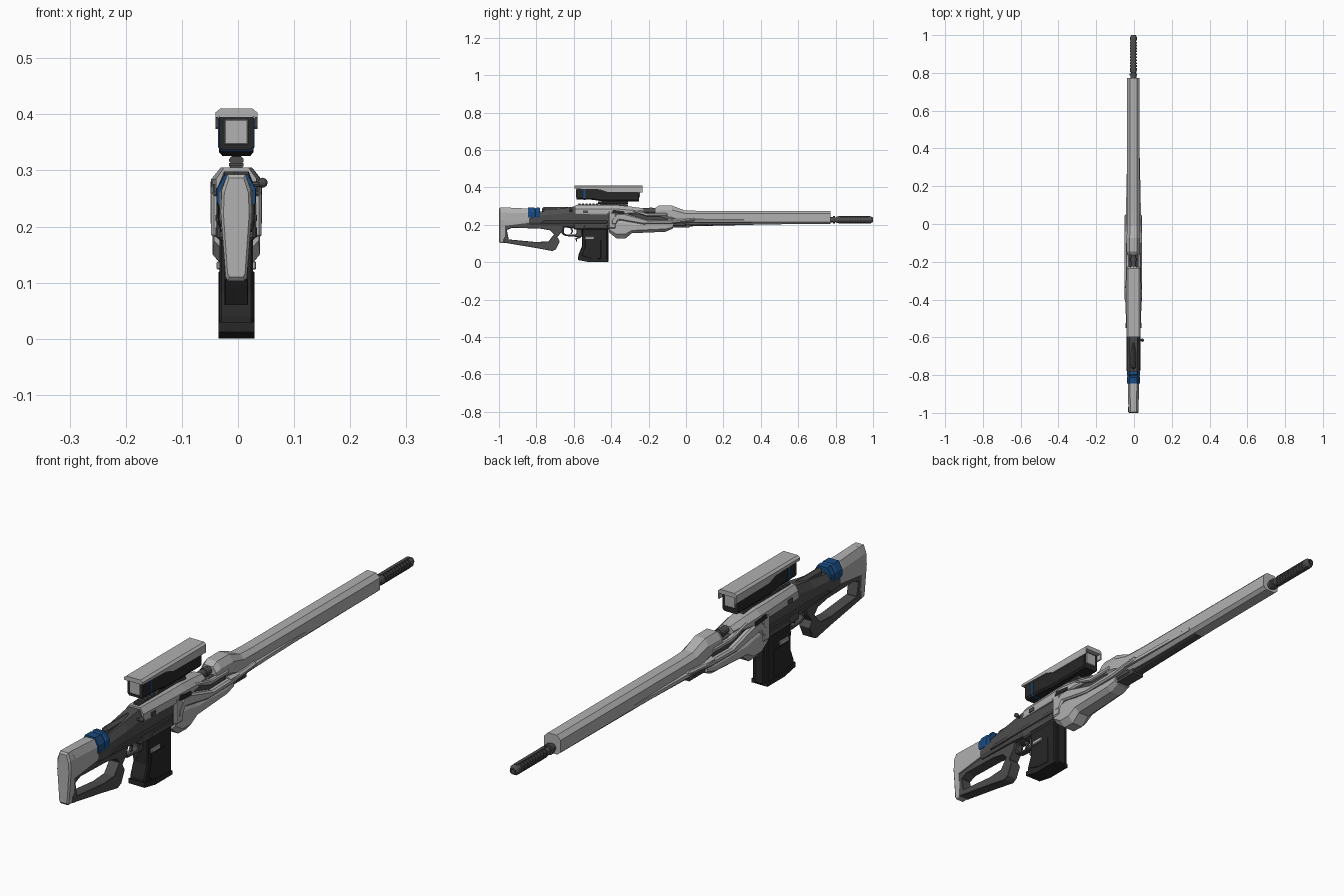
import bpy, bmesh, math
from mathutils import Matrix

CX = -0.003  # the body sits slightly left because the bolt sticks out to the right

def mat(name, c):
    m = bpy.data.materials.new(name)
    m.diffuse_color = (*c, 1)
    return m

LIGHT = mat("light", (0.44, 0.44, 0.44))
GREY = mat("dark_grey", (0.075, 0.075, 0.075))
BLACK = mat("black", (0.02, 0.02, 0.02))
BLUE = mat("blue", (0.01, 0.07, 0.22))

def finish(name, bm, m, bevel=0.0):
    bmesh.ops.recalc_face_normals(bm, faces=bm.faces)
    me = bpy.data.meshes.new(name)
    bm.to_mesh(me)
    bm.free()
    ob = bpy.data.objects.new(name, me)
    bpy.context.collection.objects.link(ob)
    ob.location.x = CX
    me.materials.append(m)
    if bevel:
        b = ob.modifiers.new("bevel", 'BEVEL')
        b.width, b.segments, b.limit_method = bevel, 1, 'ANGLE'
        b.angle_limit = math.radians(35)
    return ob

def skin(name, rings, m, bevel=0.0):
    """Join equal-length rings of points into a capped solid."""
    bm = bmesh.new()
    vs = [[bm.verts.new(p) for p in r] for r in rings]
    n = len(rings[0])
    for a, b in zip(vs, vs[1:]):
        for i in range(n):
            bm.faces.new((a[i], a[(i + 1) % n], b[(i + 1) % n], b[i]))
    bm.faces.new(vs[0])
    bm.faces.new(vs[-1])
    return finish(name, bm, m, bevel)

def prism(name, prof, x0, x1, m, bevel=0.0):
    """Side profile (y, z) extruded across x."""
    return skin(name, [[(x, y, z) for y, z in prof] for x in (x0, x1)], m, bevel)

def pair(name, prof, x0, x1, m, bevel=0.0):
    prism(name + "_right", prof, x0, x1, m, bevel)
    prism(name + "_left", prof, -x0, -x1, m, bevel)

def box(name, x, y, z, m, bevel=0.0):
    return prism(name, [(y[0], z[0]), (y[1], z[0]), (y[1], z[1]), (y[0], z[1])], x[0], x[1], m, bevel)

def loft(name, secs, m, bevel=0.0):
    """Octagon sections: y, half widths top/mid/bottom, z bottom, low corner, high corner, top."""
    rings = []
    for y, t, w, b, z0, zl, zu, z1 in secs:
        half = [(b, z0), (w, zl), (w, zu), (t, z1)]
        rings.append([(x, y, z) for x, z in half] + [(-x, y, z) for x, z in reversed(half)])
    return skin(name, rings, m, bevel)

def lathe(name, prof, z, m, n=12):
    """(y, radius) profile turned about the bore axis."""
    ob = skin(name, [[(r * math.cos(2 * math.pi * i / n), y, z + r * math.sin(2 * math.pi * i / n))
                      for i in range(n)] for y, r in prof], m)
    return ob

def cut(ob, prof):
    c = prism(ob.name + "_cutter", prof, -0.1, 0.1, GREY)
    c.hide_render = True
    c.hide_viewport = False
    c.display_type = 'WIRE'
    b = ob.modifiers.new("cut", 'BOOLEAN')
    b.operation, b.object, b.solver = 'DIFFERENCE', c, 'EXACT'
    ob.modifiers.move(len(ob.modifiers) - 1, 0)

# --- stock: coffin-shaped butt pad, light upper shell, open dark frame, blue band
coffin = [(0.015, 0.103), (0.019, 0.110), (0.028, 0.225), (0.026, 0.265), (0.016, 0.293)]
coffin += [(-x, z) for x, z in reversed(coffin)]
def pad_ring(y, s):
    return [(x * s, y, 0.2 + (z - 0.2) * (0.6 + 0.4 * s)) for x, z in coffin]
skin("butt_pad", [pad_ring(-1.0, 0.82), pad_ring(-0.994, 1), pad_ring(-0.968, 1)], LIGHT)
loft("stock_shell", [(-0.97, 0.016, 0.027, 0.027, 0.195, 0.215, 0.265, 0.293),
                     (-0.86, 0.018, 0.030, 0.028, 0.208, 0.218, 0.262, 0.288),
                     (-0.82, 0.018, 0.030, 0.028, 0.212, 0.220, 0.262, 0.285)], LIGHT)
frame = prism("stock_frame", [(-0.975, 0.105), (-0.80, 0.076), (-0.715, 0.060), (-0.695, 0.070),
              (-0.675, 0.112), (-0.688, 0.135), (-0.662, 0.165), (-0.655, 0.19), (-0.55, 0.19),
              (-0.55, 0.225), (-0.975, 0.225)], -0.021, 0.021, GREY, 0.006)
cut(frame, [(-0.948, 0.122), (-0.80, 0.108), (-0.735, 0.112), (-0.705, 0.150), (-0.725, 0.170),
            (-0.78, 0.180), (-0.93, 0.184), (-0.958, 0.172)])
loft("blue_band", [(-0.845, 0.020, 0.034, 0.032, 0.238, 0.243, 0.268, 0.293),
                   (-0.812, 0.020, 0.035, 0.033, 0.238, 0.243, 0.268, 0.293),
                   (-0.805, 0.018, 0.032, 0.031, 0.240, 0.245, 0.266, 0.288),
                   (-0.798, 0.020, 0.035, 0.033, 0.238, 0.243, 0.268, 0.293),
                   (-0.780, 0.020, 0.034, 0.032, 0.240, 0.245, 0.268, 0.291)], BLUE)

# --- dark receiver
loft("receiver_rear", [(-0.84, 0.022, 0.031, 0.024, 0.200, 0.212, 0.232, 0.242),
                       (-0.78, 0.018, 0.033, 0.026, 0.198, 0.212, 0.250, 0.270),
                       (-0.68, 0.020, 0.034, 0.028, 0.195, 0.212, 0.258, 0.285),
                       (-0.60, 0.022, 0.034, 0.028, 0.190, 0.208, 0.268, 0.298),
                       (-0.56, 0.022, 0.034, 0.028, 0.190, 0.208, 0.268, 0.298)], GREY)
box("receiver_body", (-0.034, 0.034), (-0.60, -0.40), (0.175, 0.272), GREY, 0.005)
pair("receiver_rib", [(-0.78, 0.208), (-0.42, 0.208), (-0.42, 0.222), (-0.76, 0.222)], 0.030, 0.037, GREY, 0.002)
box("cheek_rail", (-0.012, 0.012), (-0.77, -0.62), (0.262, 0.296), GREY, 0.01)
pair("receiver_panel", [(-0.55, 0.18), (-0.42, 0.18), (-0.42, 0.2), (-0.54, 0.2)], 0.032, 0.037, GREY, 0.002)
# bolt handle on the right side
bm = bmesh.new()
bmesh.ops.create_cone(bm, cap_ends=True, segments=8, radius1=0.005, radius2=0.005, depth=0.03,
                      matrix=Matrix.Translation((0.036, -0.615, 0.275)) @ Matrix.Rotation(math.pi / 2, 4, 'Y'))
bmesh.ops.create_icosphere(bm, subdivisions=2, radius=0.009, matrix=Matrix.Translation((0.047, -0.615, 0.278)))
finish("bolt_handle", bm, GREY)

# --- trigger, guard and magazine
guard = prism("trigger_guard", [(-0.665, 0.152), (-0.645, 0.140), (-0.59, 0.136), (-0.555, 0.136),
              (-0.555, 0.2), (-0.665, 0.2)], -0.012, 0.012, GREY, 0.003)
cut(guard, [(-0.654, 0.158), (-0.64, 0.148), (-0.592, 0.147), (-0.585, 0.155), (-0.585, 0.180), (-0.65, 0.186)])
prism("trigger", [(-0.622, 0.188), (-0.612, 0.165), (-0.618, 0.152), (-0.612, 0.150), (-0.604, 0.165),
                  (-0.608, 0.188)], -0.005, 0.005, GREY)
prism("magazine_release", [(-0.565, 0.142), (-0.592, 0.128), (-0.588, 0.112), (-0.582, 0.112),
                           (-0.582, 0.124), (-0.56, 0.132)], -0.006, 0.006, GREY)
prism("magazine", [(-0.555, 0.19), (-0.557, 0.085), (-0.575, 0.04), (-0.575, 0.018), (-0.515, 0.006),
                   (-0.42, 0.002), (-0.42, 0.19)], -0.030, 0.030, BLACK, 0.004)
box("magazine_front_rib", (-0.018, 0.018), (-0.43, -0.414), (0.004, 0.18), BLACK, 0.003)
pair("magazine_side", [(-0.54, 0.12), (-0.54, 0.085), (-0.556, 0.035), (-0.51, 0.02), (-0.455, 0.018),
                       (-0.455, 0.12)], 0.029, 0.032, BLACK, 0.002)
pair("magazine_base", [(-0.578, 0.012), (-0.515, 0.0), (-0.418, 0.0), (-0.418, 0.014), (-0.515, 0.02),
                       (-0.578, 0.03)], 0.0, 0.032, BLACK)
pair("magazine_catch", [(-0.54, 0.123), (-0.49, 0.123), (-0.49, 0.138), (-0.54, 0.138)], 0.028, 0.035, LIGHT, 0.002)

# --- light upper receiver
loft("upper_receiver", [(-0.59, 0.022, 0.036, 0.035, 0.258, 0.262, 0.285, 0.305),
                        (-0.42, 0.028, 0.043, 0.040, 0.255, 0.260, 0.284, 0.305),
                        (-0.36, 0.028, 0.045, 0.040, 0.252, 0.258, 0.284, 0.305),
                        (-0.29, 0.022, 0.040, 0.034, 0.258, 0.264, 0.278, 0.297),
                        (-0.225, 0.016, 0.030, 0.026, 0.258, 0.264, 0.275, 0.288)], LIGHT)
pair("ejection_port", [(-0.40, 0.262), (-0.33, 0.257), (-0.33, 0.272), (-0.39, 0.280)], 0.030, 0.0462, BLACK)
for i in range(2):
    y = -0.55 + i * 0.1
    pair("receiver_notch_%d" % i, [(y, 0.262), (y + 0.025, 0.262), (y + 0.025, 0.276), (y, 0.276)], 0.03, 0.0415, GREY)
# dark core and the exposed inner barrel
box("inner_core", (-0.024, 0.024), (-0.42, 0.02), (0.185, 0.262), GREY)
lathe("inner_barrel", [(-0.26, 0.014), (-0.195, 0.014), (-0.195, 0.017), (-0.18, 0.017), (-0.18, 0.014),
                       (-0.12, 0.014)], 0.275, GREY)

# --- handguard with hooked foregrip and sweeping side arms
loft("foregrip", [(-0.412, 0.034, 0.040, 0.026, 0.160, 0.175, 0.215, 0.225),
                  (-0.372, 0.036, 0.042, 0.022, 0.128, 0.150, 0.212, 0.225),
                  (-0.325, 0.036, 0.042, 0.022, 0.126, 0.150, 0.208, 0.222),
                  (-0.290, 0.034, 0.042, 0.022, 0.155, 0.170, 0.200, 0.215),
                  (-0.110, 0.030, 0.038, 0.020, 0.163, 0.178, 0.195, 0.210),
                  (-0.070, 0.030, 0.035, 0.020, 0.180, 0.188, 0.200, 0.212)], LIGHT)
pair("upper_arm", [(-0.40, 0.225), (-0.37, 0.262), (-0.33, 0.262), (-0.20, 0.225), (-0.05, 0.228), (0.05, 0.236),
                   (0.05, 0.220), (-0.08, 0.205), (-0.23, 0.203), (-0.36, 0.226), (-0.375, 0.2), (-0.40, 0.2)],
     0.022, 0.046, LIGHT, 0.006)
pair("rear_strut", [(-0.415, 0.18), (-0.375, 0.18), (-0.375, 0.275), (-0.415, 0.275)], 0.03, 0.045, LIGHT, 0.005)
pair("barrel_arm", [(-0.32, 0.282), (-0.29, 0.284), (-0.20, 0.262), (-0.10, 0.262), (-0.10, 0.245), (-0.21, 0.245)],
     0.022, 0.040, LIGHT, 0.004)
box("fore_block", (-0.028, 0.028), (-0.10, 0.0), (0.192, 0.24), GREY, 0.005)
skin("side_rail_right", [[(x, y, z) for x, z in ((0.02, 0.212), (w, 0.214), (w, 0.226), (0.02, 0.238))]
     for y, w in ((-0.1, 0.044), (0.1, 0.039), (0.35, 0.0335))], LIGHT)
skin("side_rail_left", [[(-x, y, z) for x, z in ((0.02, 0.212), (w, 0.214), (w, 0.226), (0.02, 0.238))]
     for y, w in ((-0.1, 0.044), (0.1, 0.039), (0.35, 0.0335))], LIGHT)

# --- long barrel shroud with raised rear hump, and lower rail
loft("barrel_shroud", [(-0.165, 0.018, 0.030, 0.028, 0.250, 0.256, 0.272, 0.290),
                       (-0.145, 0.020, 0.036, 0.030, 0.245, 0.252, 0.280, 0.303),
                       (-0.075, 0.020, 0.036, 0.030, 0.230, 0.240, 0.280, 0.303),
                       (-0.010, 0.018, 0.034, 0.022, 0.202, 0.216, 0.262, 0.278),
                       (0.060, 0.018, 0.033, 0.020, 0.200, 0.214, 0.260, 0.275),
                       (0.772, 0.018, 0.033, 0.020, 0.205, 0.216, 0.260, 0.275)], LIGHT)
loft("under_rail", [(-0.06, 0.022, 0.026, 0.014, 0.188, 0.194, 0.202, 0.212),
                    (0.05, 0.018, 0.021, 0.012, 0.193, 0.197, 0.203, 0.212),
                    (0.36, 0.016, 0.017, 0.010, 0.200, 0.202, 0.205, 0.212)], GREY)

# --- exposed barrel and ribbed muzzle brake
BZ = 0.227
lathe("barrel", [(0.70, 0.015), (0.785, 0.015), (0.785, 0.020), (0.796, 0.020), (0.796, 0.013), (0.985, 0.013)], BZ, GREY)
prof = [(0.80, 0.013), (0.806, 0.017)]
for i in range(10):
    y = 0.825 + i * 0.0155
    prof += [(y, 0.0185), (y, 0.0145), (y + 0.007, 0.0145), (y + 0.007, 0.0185)]
prof += [(0.988, 0.0185), (1.0, 0.012), (1.0, 0.007), (0.985, 0.007)]
lathe("muzzle_brake", prof, BZ, GREY)
for s in (-1, 1):
    box("brake_spine_%s" % ("right" if s > 0 else "left"), (-0.006, 0.006), (0.815, 0.985),
        (BZ + s * 0.0165 - 0.003, BZ + s * 0.0165 + 0.003), GREY)

# --- sight rail and mount
box("sight_rail", (-0.011, 0.011), (-0.58, -0.31), (0.300, 0.309), GREY)
for i in range(14):
    y = -0.575 + i * 0.019
    box("rail_tooth_%d" % i, (-0.013, 0.013), (y, y + 0.010), (0.307, 0.313), GREY)
box("mount_post", (-0.008, 0.008), (-0.45, -0.33), (0.305, 0.33), GREY)
loft("mount_clamp", [(y, 0.009, 0.013, 0.009, 0.312, 0.316, 0.320, 0.325) for y in (-0.47, -0.31)], GREY)

# --- box sight: dark body, blue ring, light hooded cover, lenses at both ends
loft("sight_body", [(-0.585, 0.028, 0.031, 0.025, 0.336, 0.343, 0.392, 0.397),
                    (-0.50, 0.028, 0.031, 0.025, 0.334, 0.341, 0.392, 0.397),
                    (-0.45, 0.028, 0.031, 0.025, 0.326, 0.333, 0.392, 0.397),
                    (-0.250, 0.028, 0.031, 0.025, 0.326, 0.333, 0.392, 0.397)], BLACK)
loft("sight_ring", [(y, 0.029, 0.0325, 0.026, 0.334, 0.341, 0.392, 0.397) for y in (-0.548, -0.538)], BLUE)
for nm, y0, y1 in (("rear_lens", -0.588, -0.58), ("front_lens", -0.26, -0.247)):
    box(nm, (-0.021, 0.021), (y0, y1), (0.346, 0.391), LIGHT, 0.002)
box("cover_top", (-0.029, 0.029), (-0.597, -0.232), (0.394, 0.410), LIGHT)
flap = [(-0.597, 0.394), (-0.46, 0.390), (-0.42, 0.376), (-0.232, 0.374), (-0.232, 0.403), (-0.597, 0.403)]
pair("cover_side", flap, 0.032, 0.0375, LIGHT)
for s, nm in ((1, "right"), (-1, "left")):
    skin("cover_chamfer_" + nm, [[(s * x, y, z) for x, z in ((0.026, 0.395), (0.0375, 0.395), (0.0375, 0.403), (0.029, 0.410))]
                                 for y in (-0.597, -0.232)], LIGHT)
